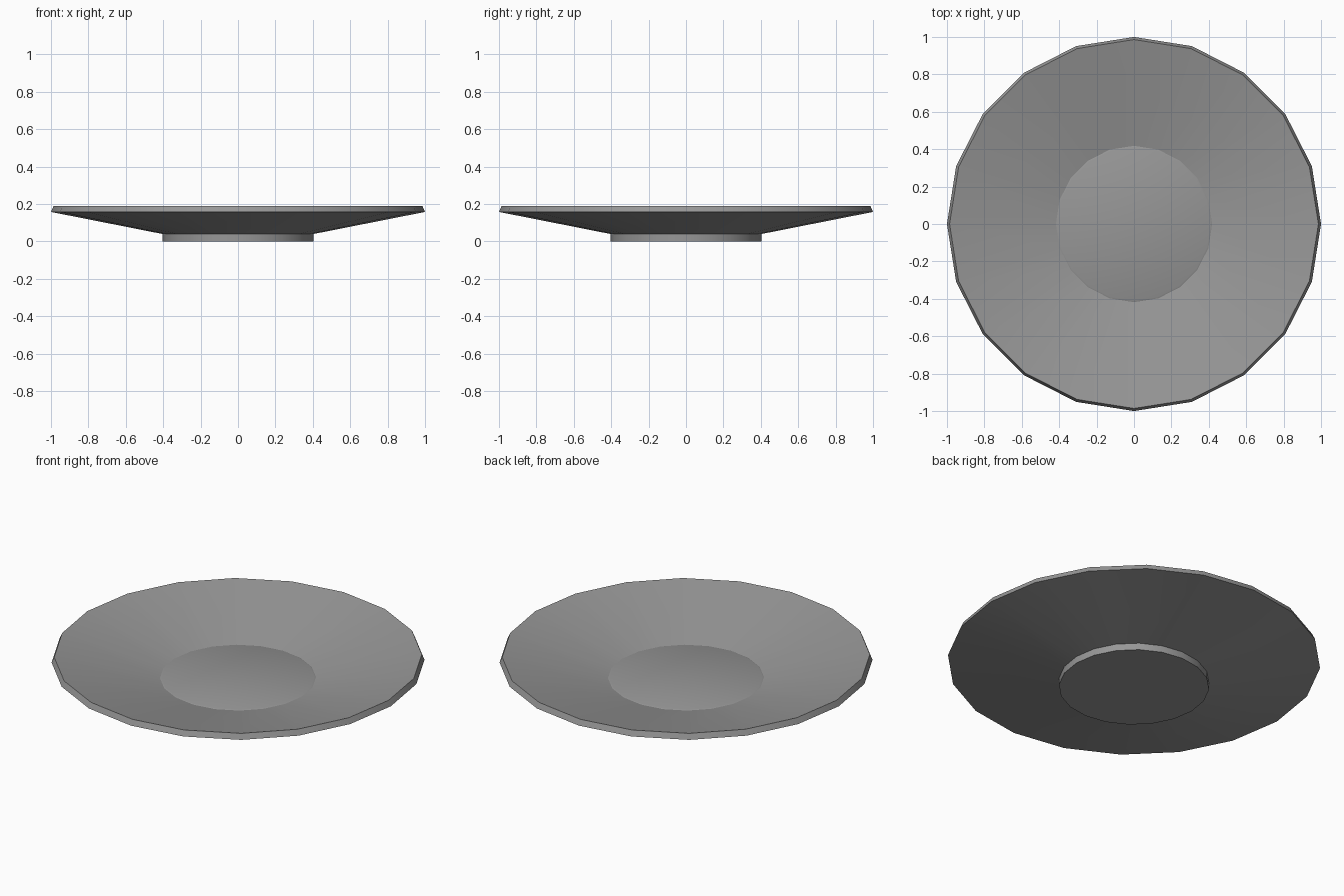
import bpy, bmesh, math

if "Cube" in bpy.data.objects:
    bpy.data.objects.remove(bpy.data.objects["Cube"])

SIDES = 20

# Half cross-section (radius, height): foot, underside, rim, inner slope, raised well
profile = [
    (0.403, 0.0), (0.403, 0.04),
    (1.0, 0.158), (0.986, 0.19),
    (0.418, 0.06), (0.41, 0.063),
]

bm = bmesh.new()
rings = []
for r, z in profile:
    ring = []
    for i in range(SIDES):
        a = 2 * math.pi * i / SIDES
        ring.append(bm.verts.new((r * math.cos(a), r * math.sin(a), z)))
    rings.append(ring)

# Walls between successive rings
for low, high in zip(rings, rings[1:]):
    for i in range(SIDES):
        j = (i + 1) % SIDES
        bm.faces.new((low[i], low[j], high[j], high[i]))

# Foot bottom and flat well of the plate
bm.faces.new(rings[0][::-1])
bm.faces.new(rings[-1])
bm.normal_update()

mesh = bpy.data.meshes.new("plate")
bm.to_mesh(mesh)
bm.free()
plate = bpy.data.objects.new("plate", mesh)
bpy.context.collection.objects.link(plate)

# Dark grey glaze
glaze = bpy.data.materials.new("dark_grey")
glaze.diffuse_color = (0.31, 0.31, 0.31, 1)
glaze.use_nodes = True
glaze.node_tree.nodes["Principled BSDF"].inputs["Base Color"].default_value = glaze.diffuse_color
mesh.materials.append(glaze)

# Smooth around the dish, sharp at the foot and rim
bpy.context.view_layer.objects.active = plate
plate.select_set(True)
bpy.ops.object.shade_smooth_by_angle(angle=math.radians(30))
